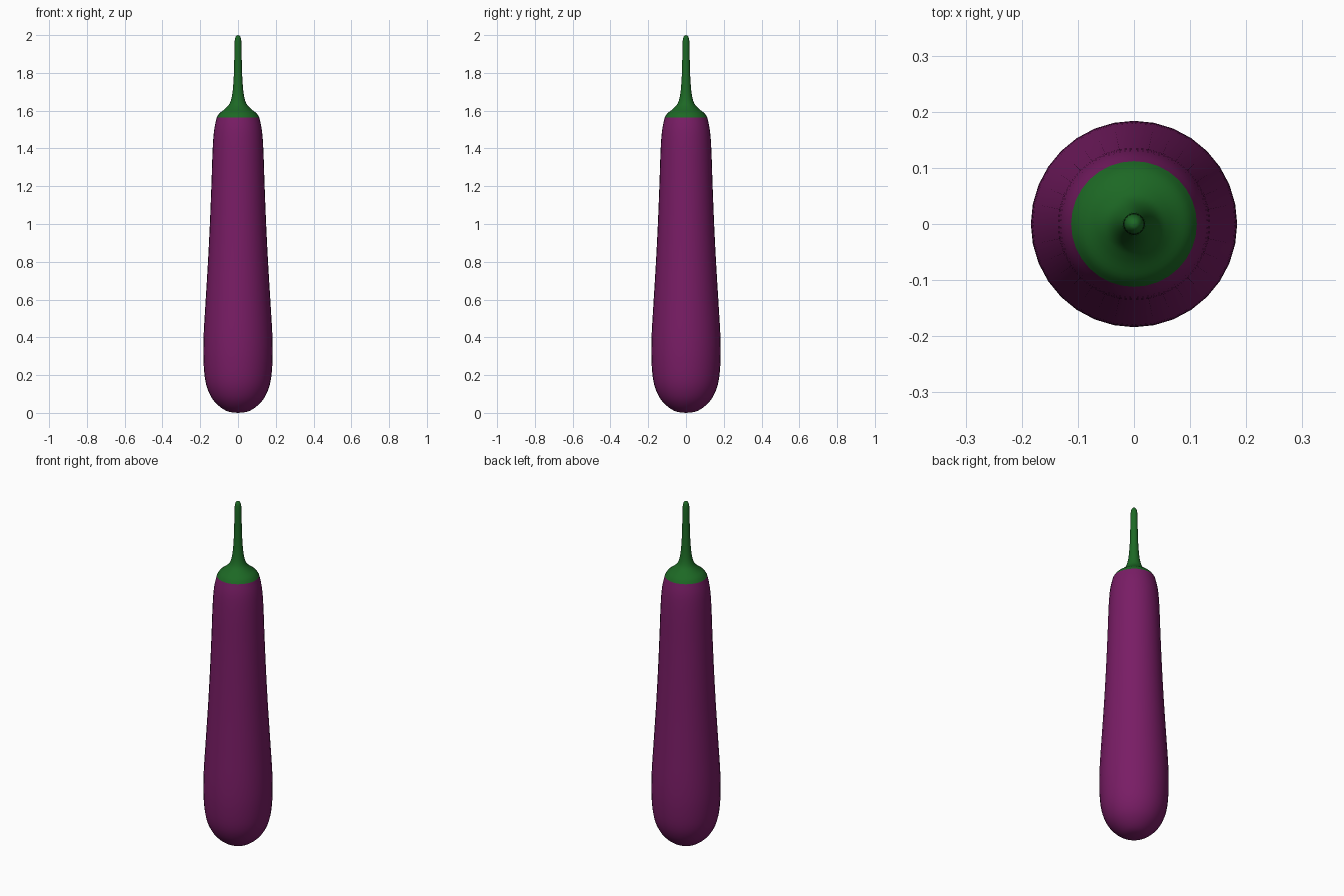
import bpy, bmesh, math

if "Cube" in bpy.data.objects:
    bpy.data.objects.remove(bpy.data.objects["Cube"])

SEGMENTS = 32


def material(name, color):
    m = bpy.data.materials.new(name)
    m.diffuse_color = (*color, 1)
    m.use_nodes = True
    m.node_tree.nodes["Principled BSDF"].inputs["Base Color"].default_value = m.diffuse_color
    return m


def smooth_profile(pts, steps=4):
    # Catmull-Rom curve through the (radius, height) points
    p = [pts[0]] + pts + [pts[-1]]
    out = []
    for i in range(1, len(p) - 2):
        a, b, c, d = p[i - 1:i + 3]
        for s in range(steps):
            t = s / steps
            out.append(tuple(0.5 * (2 * b[k] + (c[k] - a[k]) * t
                       + (2 * a[k] - 5 * b[k] + 4 * c[k] - d[k]) * t * t
                       + (3 * b[k] - a[k] - 3 * c[k] + d[k]) * t ** 3) for k in (0, 1)))
    return out + [pts[-1]]


def lathe(name, pts, mat):
    bm = bmesh.new()
    verts = [bm.verts.new((max(r, 0), 0, z)) for r, z in smooth_profile(pts)]
    edges = [bm.edges.new(e) for e in zip(verts, verts[1:])]
    bmesh.ops.spin(bm, geom=verts + edges, cent=(0, 0, 0), axis=(0, 0, 1),
                   angle=2 * math.pi, steps=SEGMENTS)
    bmesh.ops.remove_doubles(bm, verts=bm.verts, dist=1e-5)
    bmesh.ops.dissolve_degenerate(bm, edges=bm.edges, dist=1e-6)
    bmesh.ops.recalc_face_normals(bm, faces=bm.faces)
    # Open shells: make sure the faces point away from the axis
    if sum(f.normal.dot((f.calc_center_median().x, f.calc_center_median().y, 0))
           for f in bm.faces) < 0:
        bmesh.ops.reverse_faces(bm, faces=bm.faces)
    for f in bm.faces:
        f.smooth = True
    mesh = bpy.data.meshes.new(name)
    bm.to_mesh(mesh)
    bm.free()
    mesh.materials.append(mat)
    ob = bpy.data.objects.new(name, mesh)
    bpy.context.collection.objects.link(ob)


# Long tapering fruit
lathe("fruit_body", [(0, 0), (0.055, 0.008), (0.105, 0.04), (0.145, 0.09), (0.172, 0.165),
                     (0.183, 0.28), (0.182, 0.41), (0.171, 0.6), (0.159, 0.8), (0.149, 1.0),
                     (0.141, 1.2), (0.134, 1.4), (0.126, 1.5), (0.112, 1.565)],
      material("purple_skin", (0.19, 0.012, 0.13)))

# Cap flowing into the stem
lathe("cap_and_stem", [(0.112, 1.565), (0.097, 1.587), (0.066, 1.612), (0.043, 1.64),
                       (0.03, 1.69), (0.023, 1.77), (0.02, 1.86), (0.019, 1.94),
                       (0.016, 1.98), (0.009, 1.996), (0, 2.0)],
      material("green_stem", (0.012, 0.14, 0.018)))
